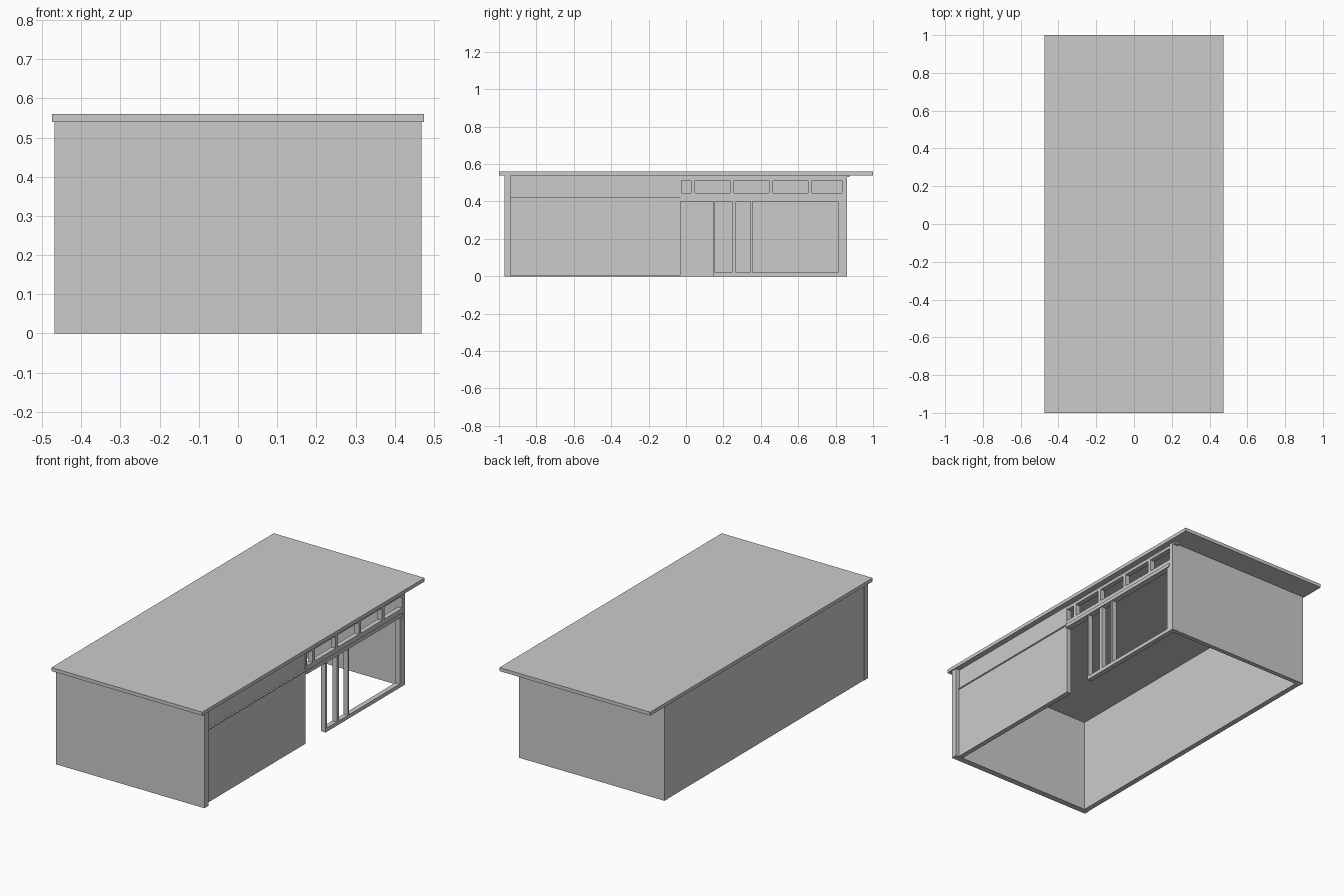
import bpy, bmesh

if "Cube" in bpy.data.objects:
    bpy.data.objects.remove(bpy.data.objects["Cube"])

grey = bpy.data.materials.new("light_grey")
grey.diffuse_color = (0.6, 0.6, 0.6, 1)
grey.use_nodes = True
grey.node_tree.nodes["Principled BSDF"].inputs["Base Color"].default_value = grey.diffuse_color


def boxes(name, specs):
    """One object from boxes given as (x0, x1, y0, y1, z0, z1)."""
    bm = bmesh.new()
    for x0, x1, y0, y1, z0, z1 in specs:
        vs = bmesh.ops.create_cube(bm, size=1)["verts"]
        for v in vs:
            v.co = (x0 + (v.co.x + 0.5) * (x1 - x0),
                    y0 + (v.co.y + 0.5) * (y1 - y0),
                    z0 + (v.co.z + 0.5) * (z1 - z0))
    me = bpy.data.meshes.new(name)
    bm.to_mesh(me)
    bm.free()
    me.materials.append(grey)
    ob = bpy.data.objects.new(name, me)
    bpy.context.collection.objects.link(ob)
    return ob


# Flat overhanging roof
boxes("roof", [(-0.475, 0.475, -1, 1, 0.54, 0.56)])

# Solid walls on three sides
boxes("front_wall", [(-0.468, 0.468, -0.97, -0.935, 0, 0.54)])
boxes("back_wall", [(-0.468, 0.45, 0.834, 0.86, 0, 0.54)])
boxes("left_wall", [(-0.466, -0.436, -0.935, 0.834, 0, 0.54)])

# Solid half of the right side, with a thin trim between the panels
boxes("right_wall", [(0.419, 0.447, -0.935, -0.03, 0.003, 0.417)])
boxes("right_upper_panel", [(0.419, 0.443, -0.935, -0.03, 0.423, 0.54)])
boxes("right_trim", [(0.419, 0.452, -0.935, -0.03, 0.417, 0.423)])

# Long beam above the glazed half
boxes("opening_beam", [(0.42, 0.455, -0.03, 0.834, 0.40, 0.42)])
boxes("top_strip", [(0.415, 0.443, -0.03, 0.875, 0.53, 0.54)])

# Row of upper windows: rails and mullions around open panes
X0, X1 = 0.422, 0.45
rails = [(X0, X1, -0.03, 0.834, 0.42, 0.444),
         (X0, X1, -0.03, 0.834, 0.513, 0.53)]
mullions = [(-0.03, -0.024)] + [(y, y + 0.021) for y in (0.027, 0.236, 0.444, 0.653)]
boxes("upper_window_frame",
      rails + [(X0, X1, a, b, 0.444, 0.513) for a, b in mullions])

# Door frame with its posts and sill
posts = [(0.145, 0.156), (0.246, 0.267), (0.345, 0.356)]
boxes("door_frame",
      [(X0, X1, a, b, 0, 0.40) for a, b in posts]
      + [(X0, X1, 0.156, 0.246, 0, 0.021), (X0, X1, 0.267, 0.345, 0, 0.021)])

# Large window frame beside the door
boxes("large_window_frame", [(X0, X1, 0.356, 0.834, 0, 0.021),
                             (X0, X1, 0.813, 0.834, 0.021, 0.40)])
